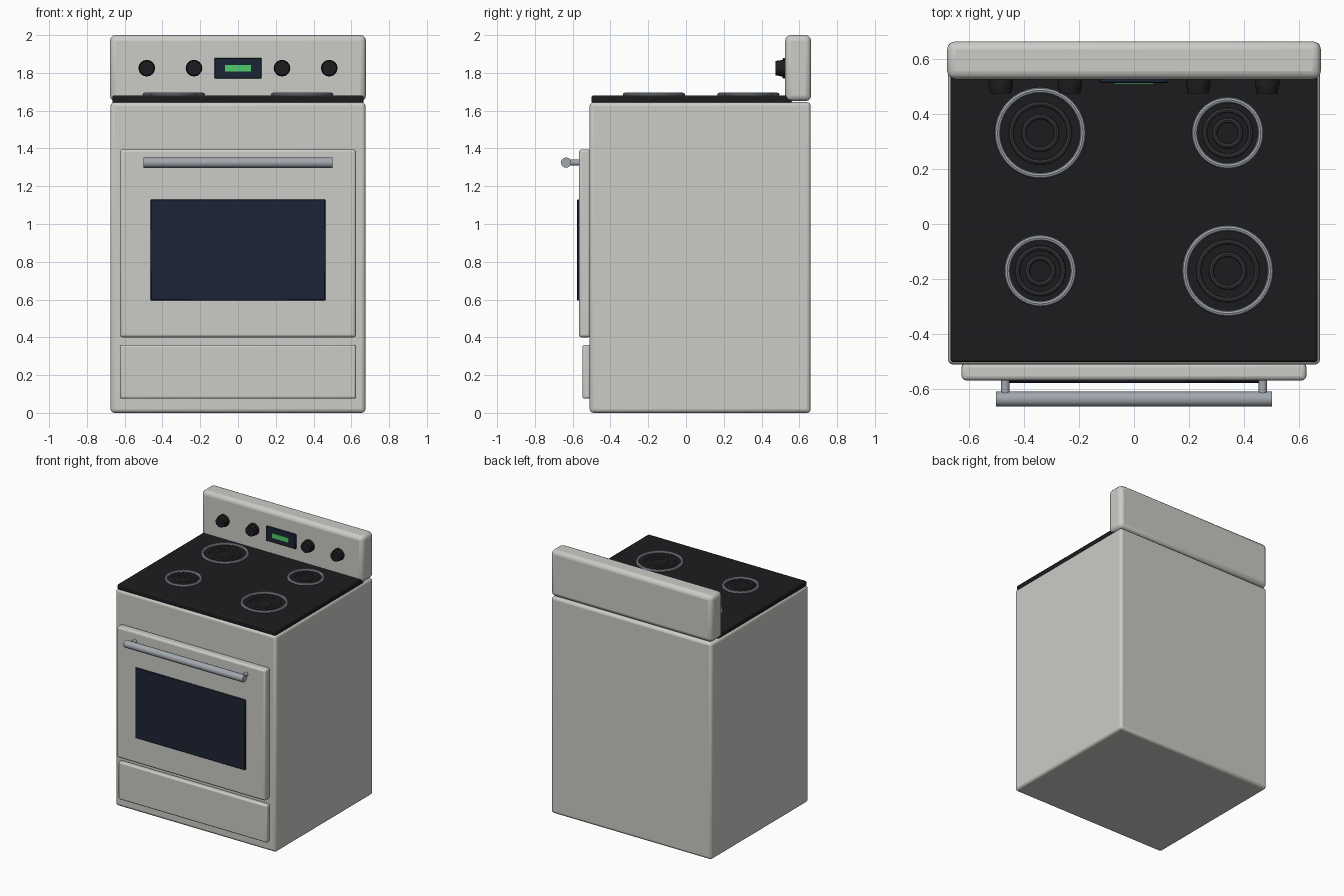
import bpy
from math import pi

if "Cube" in bpy.data.objects:
    bpy.data.objects.remove(bpy.data.objects["Cube"])


def material(name, rgb):
    m = bpy.data.materials.new(name)
    m.diffuse_color = (*rgb, 1)
    m.use_nodes = True
    m.node_tree.nodes["Principled BSDF"].inputs["Base Color"].default_value = m.diffuse_color
    return m


ENAMEL = material("enamel", (0.60, 0.60, 0.57))
BLACK = material("black_glass", (0.012, 0.012, 0.014))
WINDOW = material("dark_window", (0.012, 0.018, 0.035))
STEEL = material("steel", (0.36, 0.39, 0.43))
COIL = material("coil", (0.04, 0.04, 0.045))
GREEN = material("display_green", (0.08, 0.6, 0.15))


def finish(name, mat):
    ob = bpy.context.object
    ob.name = name
    ob.data.materials.append(mat)
    bpy.ops.object.shade_smooth_by_angle(angle=0.7)
    return ob


def box(name, x, y, z, mat, bevel=0.0, segments=3):
    """Box from (min, max) ranges with rounded edges."""
    r = (x, y, z)
    bpy.ops.mesh.primitive_cube_add(size=1, location=[(a + b) / 2 for a, b in r])
    bpy.context.object.scale = [b - a for a, b in r]
    bpy.ops.object.transform_apply(location=False, rotation=False, scale=True)
    ob = finish(name, mat)
    if bevel:
        mod = ob.modifiers.new("rounded_edges", "BEVEL")
        mod.width = bevel
        mod.segments = segments
    return ob


def cylinder(name, loc, radius, depth, mat, rot=(0, 0, 0), sides=16, top=None):
    bpy.ops.mesh.primitive_cone_add(vertices=sides, radius1=radius,
                                    radius2=radius if top is None else top,
                                    depth=depth, location=loc, rotation=rot)
    return finish(name, mat)


def ring(name, loc, major, minor, mat):
    bpy.ops.mesh.primitive_torus_add(location=loc, major_radius=major, minor_radius=minor,
                                     major_segments=40, minor_segments=8)
    return finish(name, mat)


# Main casing
box("body", (-0.675, 0.675), (-0.51, 0.66), (0, 1.645), ENAMEL, 0.02)
box("cooktop", (-0.665, 0.665), (-0.5, 0.56), (1.64, 1.68), BLACK, 0.008, 2)
box("backguard", (-0.678, 0.678), (0.525, 0.6625), (1.65, 2.0), ENAMEL, 0.03)

# Oven door, window and drawer
box("oven_door", (-0.625, 0.625), (-0.567, -0.505), (0.4, 1.395), ENAMEL, 0.015)
box("door_window", (-0.463, 0.463), (-0.576, -0.55), (0.595, 1.13), WINDOW, 0.004, 1)
box("storage_drawer", (-0.625, 0.625), (-0.548, -0.505), (0.075, 0.36), ENAMEL, 0.012)

# Door handle with two posts
cylinder("handle_bar", (0, -0.635, 1.325), 0.0275, 1.0, STEEL, (0, pi / 2, 0), 12)
for x in (-0.467, 0.467):
    cylinder("handle_post", (x, -0.59, 1.325), 0.016, 0.08, STEEL, (pi / 2, 0, 0), 12)

# Control knobs: skirt and tapered grip
for x in (-0.483, -0.233, 0.233, 0.483):
    cylinder("knob_skirt", (x, 0.515, 1.825), 0.044, 0.03, BLACK, (pi / 2, 0, 0), 16)
    cylinder("knob_grip", (x, 0.488, 1.825), 0.042, 0.028, BLACK, (pi / 2, 0, 0), 16, 0.038)

# Clock panel
box("clock_panel", (-0.125, 0.125), (0.511, 0.54), (1.77, 1.88), WINDOW, 0.004, 1)
box("clock_readout", (-0.07, 0.07), (0.507, 0.52), (1.807, 1.842), GREEN)

# Burners: steel trim ring, two coils and a centre cap
for x, y, r in ((-0.34, 0.33, 0.165), (0.34, 0.33, 0.13),
                (-0.34, -0.17, 0.13), (0.34, -0.17, 0.165)):
    ring("burner_trim", (x, y, 1.685), r - 0.01, 0.01, STEEL)
    for k in (0.64, 0.36):
        ring("burner_coil", (x, y, 1.682), r * k, 0.009, COIL)
